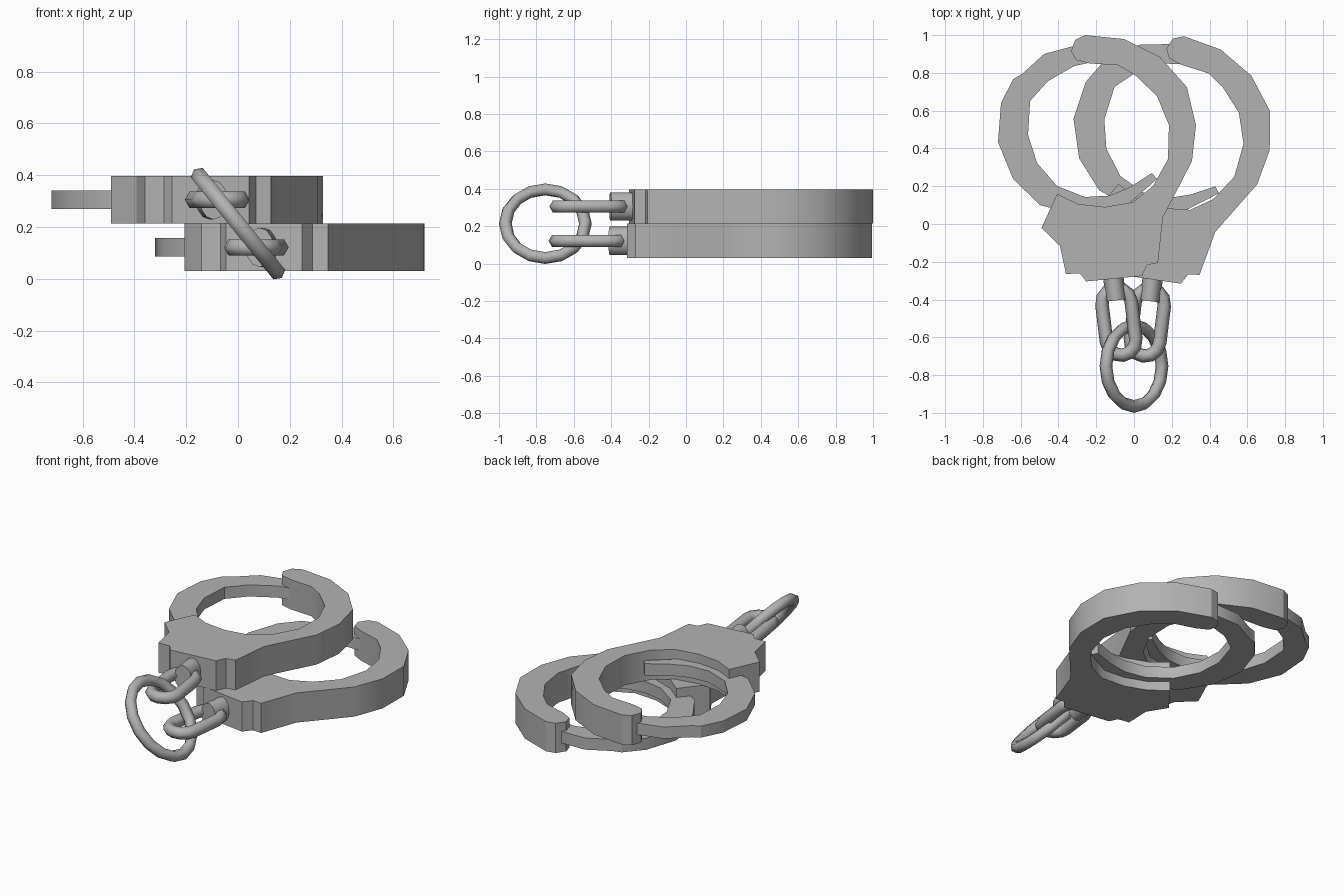
import bpy, bmesh
from math import sin, cos, pi, radians
from mathutils import Matrix, Vector

if "Cube" in bpy.data.objects:
    bpy.data.objects.remove(bpy.data.objects["Cube"])

STEEL = bpy.data.materials.new("dark_steel")
STEEL.diffuse_color = (.45, .45, .45, 1)
STEEL.use_nodes = True
STEEL.node_tree.nodes["Principled BSDF"].inputs["Base Color"].default_value = STEEL.diffuse_color


def finish(name, bm, matrix, angle=30):
    """Make the object, smooth except where faces meet above the angle."""
    bm.transform(matrix)
    bmesh.ops.recalc_face_normals(bm, faces=bm.faces)
    mesh = bpy.data.meshes.new(name)
    bm.to_mesh(mesh)
    bm.free()
    for p in mesh.polygons:
        p.use_smooth = True
    mesh.set_sharp_from_angle(angle=radians(angle))
    mesh.materials.append(STEEL)
    obj = bpy.data.objects.new(name, mesh)
    bpy.context.collection.objects.link(obj)
    return obj


def slab(name, outline, z0, z1, matrix):
    """Extrude a flat outline from z0 to z1."""
    bm = bmesh.new()
    face = bm.faces.new([bm.verts.new((x, y, z0)) for x, y in outline])
    ext = bmesh.ops.extrude_face_region(bm, geom=[face])
    verts = [g for g in ext["geom"] if isinstance(g, bmesh.types.BMVert)]
    bmesh.ops.translate(bm, verts=verts, vec=(0, 0, z1 - z0))
    return finish(name, bm, matrix)


def loop_tube(name, path, r, matrix, sides=6):
    """Sweep a small polygon round a closed flat path of (point, outward) pairs."""
    bm = bmesh.new()
    rings = []
    for p, out in path:
        rings.append([bm.verts.new(p + out * r * cos(a) + Vector((0, 0, r * sin(a))))
                      for a in (2 * pi * k / sides for k in range(sides))])
    for i, a in enumerate(rings):
        b = rings[(i + 1) % len(rings)]
        for k in range(sides):
            m = (k + 1) % sides
            bm.faces.new((a[k], b[k], b[m], a[m]))
    return finish(name, bm, matrix, 80)


def arc_path(radius_x, radius_y, steps, straight=0.0):
    """Circle or stadium path; straight is half the length of the straight sides."""
    path = []
    for side in (0, 1):
        count = steps + 1 if straight else steps
        for i in range(count):
            a = pi * side + pi * i / steps
            shift = straight * (1 - 2 * side)
            out = Vector((cos(a), sin(a), 0))
            path.append((Vector((radius_x * cos(a), radius_y * sin(a) + shift, 0)), out))
    return path


# Lock housing with fixed bow and hooked end
BODY = [(-.333, .915), (-.312, .974), (-.259, 1.0), (-.053, .979), (.138, .884),
        (.28, .725), (.328, .524), (.307, .333), (.153, .035), (.127, -.206),
        (.069, -.217), (.042, -.275), (-.254, -.304), (-.286, -.261), (-.36, -.265),
        (-.392, -.116), (-.49, -.021), (-.407, .159), (-.296, .106), (-.153, .09),
        (-.005, .116), (.101, .201), (.18, .344), (.185, .524), (.122, .677),
        (.006, .788), (-.085, .841), (-.233, .85), (-.307, .868)]

# Thin swinging arm, from inside the hook round to the tail inside the housing
ARM = [(-.2, .935), (-.32, .942), (-.476, .9), (-.593, .794), (-.64, .767),
       (-.704, .64), (-.72, .434), (-.64, .238), (-.497, .1), (-.31, .05),
       (-.07, .07), (.122, .238), (.095, .27), (-.02, .196), (-.13, .15),
       (-.26, .143), (-.407, .201), (-.513, .323), (-.561, .471), (-.55, .651),
       (-.455, .757), (-.317, .836), (-.2, .862)]


def cuff(prefix, z, place):
    slab(prefix + "_cuff_body", BODY, z - .092, z + .092, place)
    slab(prefix + "_swing_arm", ARM, z - .036, z + .036, place)
    # Oval stud that holds the chain
    tilt = Matrix.Rotation(radians(7), 4, 'Z')
    bm = bmesh.new()
    bmesh.ops.create_cone(bm, cap_ends=True, segments=12, radius1=1, radius2=1, depth=1)
    stud = (Matrix.Translation((-.103, -.335, z)) @ tilt
            @ Matrix.Diagonal((.054, .14, .076, 1)) @ Matrix.Rotation(pi / 2, 4, 'X'))
    finish(prefix + "_chain_stud", bm, place @ stud, 60)
    # Oval chain link
    loop_tube(prefix + "_chain_link", arc_path(.078, .078, 6, .1), .036,
              place @ Matrix.Translation((-.08, -.518, z)) @ tilt)


cuff("upper", .305, Matrix.Identity(4))
cuff("lower", .121, Matrix.Translation((.264, .994, 0))
     @ Matrix.Rotation(radians(-14), 4, 'Z') @ Matrix.Translation((.259, -1, 0)))

# Joining ring, leaning between the two links
loop_tube("joining_ring", arc_path(.236, .214, 8), .034,
          Matrix.Translation((0, -.752, .213)) @ Matrix.Rotation(radians(51), 4, 'Y'))
